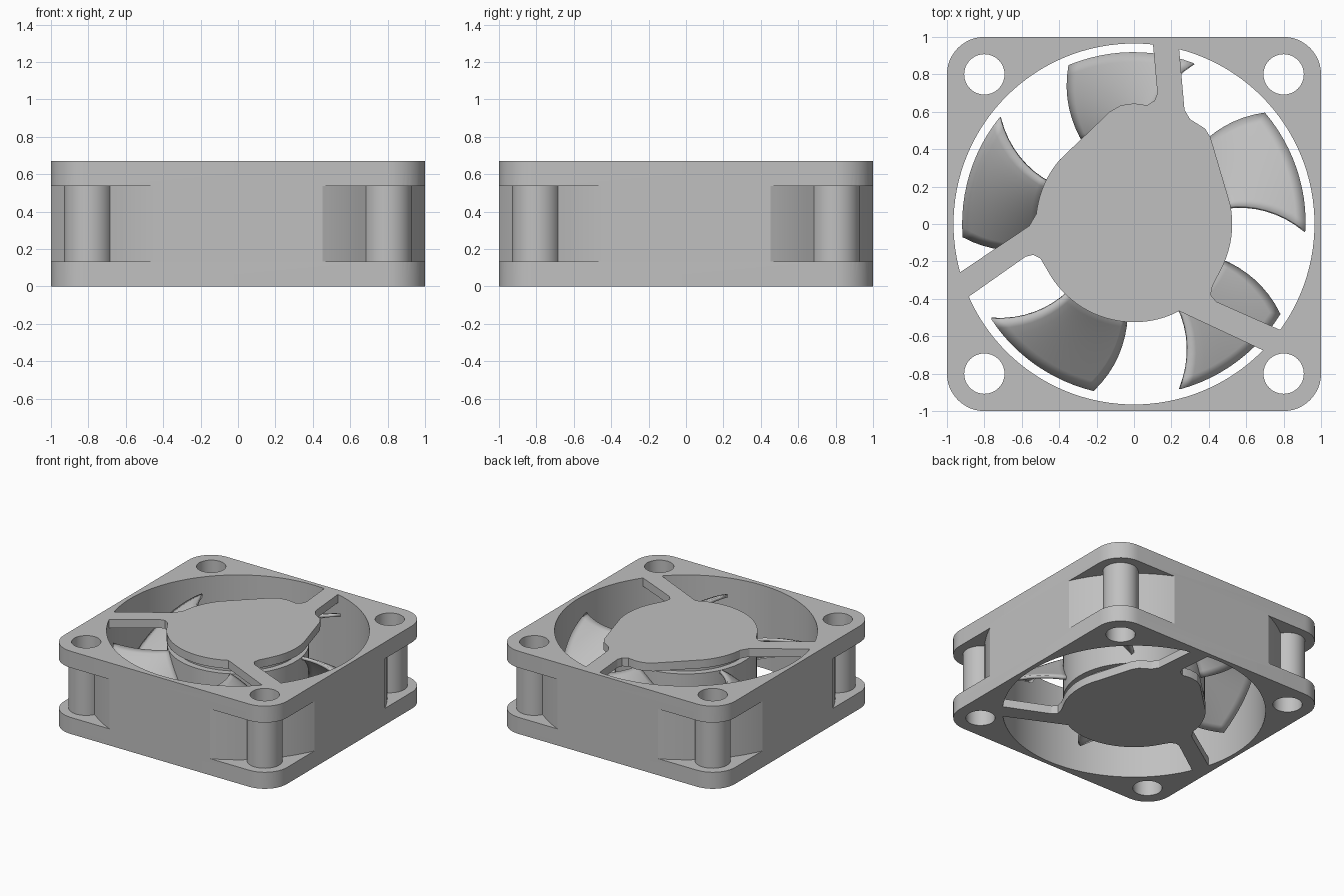
import bpy, bmesh
from math import sin, cos, radians, degrees, atan2, sqrt

cube = bpy.data.objects.get("Cube")
if cube:
    bpy.data.objects.remove(cube, do_unlink=True)

H = 0.67          # total height
FLANGE = 0.134    # flange thickness
BORE = 0.965      # duct radius
SHELL = 1.097     # outer radius of the duct wall
BOLT = 0.8        # bolt position
POST = 0.13       # bolt post radius
HUB = 0.525
CAP = 0.067

grey = bpy.data.materials.new("light_grey_plastic")
grey.use_nodes = True
colour = (0.53, 0.53, 0.53, 1)
grey.diffuse_color = colour
grey.node_tree.nodes["Principled BSDF"].inputs["Base Color"].default_value = colour


def arc(r, a0, a1, n, cx=0, cy=0):
    """Points on an arc, both ends included, angles in degrees."""
    steps = [radians(a0 + (a1 - a0) * i / n) for i in range(n + 1)]
    return [(cx + r * cos(a), cy + r * sin(a)) for a in steps]


def circle(r, n, cx=0, cy=0):
    return arc(r, 0, 360, n, cx, cy)[:-1]


def turn(points, quarter):
    for _ in range(quarter):
        points = [(-y, x) for x, y in points]
    return points


def add_object(name, bm):
    bmesh.ops.recalc_face_normals(bm, faces=bm.faces)
    mesh = bpy.data.meshes.new(name)
    bm.to_mesh(mesh)
    bm.free()
    mesh.materials.append(grey)
    obj = bpy.data.objects.new(name, mesh)
    bpy.context.collection.objects.link(obj)
    return obj


def prism(name, solids, z0, z1):
    """Extrude outlines; each solid is a list of loops, the first outer, the rest holes."""
    bm = bmesh.new()
    for loops in solids:
        edges = []
        for loop in loops:
            verts = [bm.verts.new((x, y, z0)) for x, y in loop]
            edges += [bm.edges.new((v, verts[i - 1])) for i, v in enumerate(verts)]
        flat = bmesh.ops.triangle_fill(bm, edges=edges, use_beauty=True)
        faces = [g for g in flat["geom"] if isinstance(g, bmesh.types.BMFace)]
        up = bmesh.ops.extrude_face_region(bm, geom=faces, use_keep_orig=True)
        moved = [g for g in up["geom"] if isinstance(g, bmesh.types.BMVert)]
        bmesh.ops.translate(bm, verts=moved, vec=(0, 0, z1 - z0))
    return add_object(name, bm)


# Frame: rounded square block with the duct and bolt holes
outline, holes = [], [circle(BORE, 128)]
for q in range(4):
    outline += turn(arc(0.2, 0, 90, 12, BOLT, BOLT), q)
    holes.append(turn(circle(0.108, 32, BOLT, BOLT), q))
frame = prism("frame", [[outline] + holes], 0, H)

# Corner notches that leave two flanges, the round duct wall and the posts
flat_end = sqrt(SHELL ** 2 - 1)
start = degrees(atan2(flat_end, 1))
meet = 108        # where a post runs into the duct wall, from its outer side
px, py = arc(POST, 45 - meet, 45, 1, BOLT, BOLT)[0]
stop = degrees(atan2(py, px))
notch = arc(SHELL, start, stop, 8)[:-1]
notch += arc(POST, 45 - meet, 45 + meet, 28, BOLT, BOLT)
notch += arc(SHELL, 90 - stop, 90 - start, 8)[1:]
notch += [(flat_end, 1.3), (1.3, 1.3), (1.3, flat_end)]
cutter = prism("notch_cutter", [[turn(notch, q)] for q in range(4)], FLANGE, H - FLANGE)
cutter.hide_render = True
cut = frame.modifiers.new("notches", "BOOLEAN")
cut.operation, cut.solver, cut.object = "DIFFERENCE", "EXACT", cutter
bpy.context.view_layer.update()
graph = bpy.context.evaluated_depsgraph_get()
carved = bpy.data.meshes.new_from_object(frame.evaluated_get(graph))
frame.modifiers.clear()
frame.data = carved
bpy.data.objects.remove(cutter, do_unlink=True)

# Hub caps with three struts, one on each face
spider = arc(HUB, -28, 12, 10)
spider += [(0.41, 0.46), (0.38, 0.51), (0.30, 0.56), (0.27, 0.61), (0.24, 0.95),
           (0.10, 0.98), (0.125, 0.70), (0.11, 0.66), (0.07, 0.635), (0, 0.645),
           (-0.07, 0.635), (-0.13, 0.60)]
spider += arc(HUB, 139, 174, 10)
spider += [(-0.56, -0.01), (-0.94, -0.265), (-0.90, -0.40), (-0.58, -0.175),
           (-0.54, -0.165), (-0.50, -0.185)]
spider += arc(HUB, 208, 292, 22)
spider += [(0.24, -0.465), (0.70, -0.68), (0.79, -0.57), (0.44, -0.415),
           (0.41, -0.38), (0.42, -0.33)]
prism("bottom_cap_and_struts", [[spider]], 0, CAP)
prism("top_cap_and_struts", [[spider]], H - CAP, H)

# Rotor hub and the narrower core that joins it to the caps
prism("rotor_hub", [[circle(HUB - 0.005, 96)]], 0.11, H - 0.11)
prism("core", [[circle(0.47, 64)]], CAP, H - CAP)

# Five swept, pitched blades
bm = bmesh.new()
NA, NR = 12, 8
for k in range(5):
    grid = []
    for i in range(NR + 1):
        t = i / NR
        r = 0.5 + 0.415 * t
        sweep = 10 - 12.5 * t ** 1.6
        span = 39 + 3.5 * t
        row = []
        for j in range(NA + 1):
            u = j / NA
            a = radians(72 * k + sweep + span * u)
            row.append(bm.verts.new((r * cos(a), r * sin(a), 0.55 - 0.36 * u ** 1.25)))
        grid.append(row)
    for i in range(NR):
        for j in range(NA):
            bm.faces.new((grid[i][j], grid[i + 1][j], grid[i + 1][j + 1], grid[i][j + 1]))
blades = add_object("fan_blades", bm)
thick = blades.modifiers.new("thickness", "SOLIDIFY")
thick.thickness, thick.offset = 0.025, 0

# Smooth round walls, sharp rims
bpy.ops.object.select_all(action="DESELECT")
for obj in bpy.context.collection.objects:
    if obj.type == "MESH" and obj.data.materials and obj.data.materials[0] == grey:
        obj.select_set(True)
        bpy.context.view_layer.objects.active = obj
bpy.ops.object.shade_smooth_by_angle(angle=radians(20))
